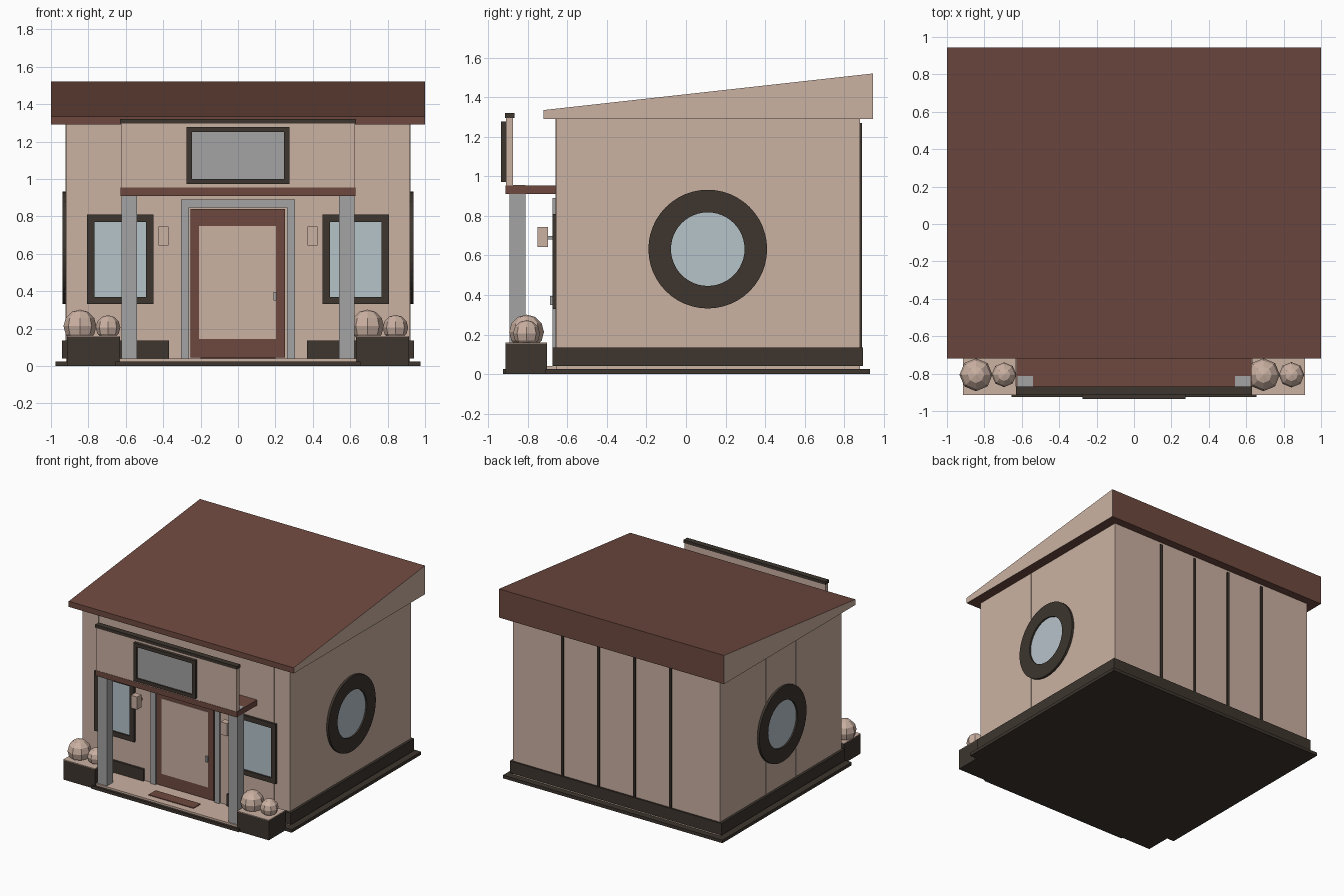
import bpy, bmesh, math
from mathutils import Matrix

if "Cube" in bpy.data.objects:
    bpy.data.objects.remove(bpy.data.objects["Cube"])


def mat(name, r, g, b):
    lin = [((c / 255 + 0.055) / 1.055) ** 2.4 for c in (r, g, b)]
    m = bpy.data.materials.new(name)
    m.diffuse_color = (*lin, 1)
    m.use_nodes = True
    m.node_tree.nodes["Principled BSDF"].inputs["Base Color"].default_value = m.diffuse_color
    return m


BEIGE = mat("beige", 203, 177, 162)
BROWN = mat("red_brown", 110, 73, 63)
DARK = mat("dark_trim", 61, 53, 46)
GREY = mat("grey", 163, 163, 163)
GLASS = mat("pale_glass", 182, 195, 202)


def finish(name, bm, *mats):
    bmesh.ops.recalc_face_normals(bm, faces=bm.faces)
    me = bpy.data.meshes.new(name)
    bm.to_mesh(me)
    bm.free()
    for m in mats:
        me.materials.append(m)
    ob = bpy.data.objects.new(name, me)
    bpy.context.collection.objects.link(ob)
    return ob


def box(name, x, y, z, m):
    """Axis-aligned box from (min, max) pairs."""
    bm = bmesh.new()
    bmesh.ops.create_cube(bm, size=1)
    for v in bm.verts:
        v.co = [r[0] if c < 0 else r[1] for c, r in zip(v.co, (x, y, z))]
    return finish(name, bm, m)


def pair(name, x, y, z, m):
    """Box on the right plus its mirror on the left."""
    box("right_" + name, x, y, z, m)
    box("left_" + name, (-x[1], -x[0]), y, z, m)


def frame(name, x, y, z, w, m):
    """Rectangular frame facing the front, border width w."""
    bm = bmesh.new()
    rings = []
    for yy in y:
        for d in (0, w):
            rings.append([bm.verts.new((px, yy, pz)) for px, pz in (
                (x[0] + d, z[0] + d), (x[1] - d, z[0] + d),
                (x[1] - d, z[1] - d), (x[0] + d, z[1] - d))])
    for a, b in ((0, 1), (1, 3), (3, 2), (2, 0)):
        for i in range(4):
            j = (i + 1) % 4
            bm.faces.new((rings[a][i], rings[a][j], rings[b][j], rings[b][i]))
    return finish(name, bm, m)


# Ground slabs and porch floor
box("base_slab", (-0.975, 0.975), (-0.71, 0.93), (0, 0.025), DARK)
box("porch_slab", (-0.655, 0.655), (-0.925, -0.70), (0, 0.025), DARK)
box("porch_floor", (-0.63, 0.63), (-0.905, -0.65), (0.02, 0.04), BEIGE)
box("door_mat", (-0.2, 0.2), (-0.85, -0.76), (0.04, 0.046), BROWN)

# Walls and plinth (open in front of the door)
box("walls", (-0.92, 0.92), (-0.657, 0.88), (0.02, 1.292), BEIGE)
pair("front_plinth", (0.37, 0.94), (-0.674, -0.65), (0.04, 0.135), DARK)
pair("side_plinth", (0.91, 0.94), (-0.65, 0.87), (0.04, 0.135), DARK)
box("back_plinth", (-0.94, 0.94), (0.87, 0.894), (0.04, 0.135), DARK)

# Wall seams and back battens
for x in (0.476, 0.78):
    pair("front_seam", (x - 0.003, x + 0.003), (-0.659, -0.65), (0.135, 1.29), BEIGE)
for y in (-0.08, 0.30):
    pair("side_seam", (0.91, 0.922), (y - 0.003, y + 0.003), (0.135, 1.29), BEIGE)
for x in (0.16, 0.48):
    pair("back_batten", (x - 0.01, x + 0.01), (0.87, 0.889), (0.135, 1.27), DARK)

# Sloping roof wedge with wall-coloured ends
bm = bmesh.new()
prof = [(-0.72, 1.29), (0.945, 1.29), (0.945, 1.52), (-0.72, 1.335)]
f = bm.faces.new([bm.verts.new((-1, y, z)) for y, z in prof])
ext = bmesh.ops.extrude_face_region(bm, geom=[f])
bmesh.ops.translate(bm, vec=(2, 0, 0),
                    verts=[g for g in ext["geom"] if isinstance(g, bmesh.types.BMVert)])
bm.normal_update()
for f in bm.faces:
    f.material_index = 1 if abs(f.normal.x) > 0.9 else 0
finish("roof", bm, BROWN, BEIGE)

# Porch canopy, columns, parapet and blank sign board
box("canopy", (-0.628, 0.628), (-0.912, -0.65), (0.91, 0.954), BROWN)
pair("porch_column", (0.54, 0.623), (-0.893, -0.812), (0.025, 0.956), GREY)
box("parapet", (-0.625, 0.625), (-0.91, -0.875), (0.95, 1.3), BEIGE)
box("parapet_cap", (-0.63, 0.63), (-0.915, -0.868), (1.296, 1.32), DARK)
frame("sign_frame", (-0.275, 0.275), (-0.935, -0.908), (0.972, 1.278), 0.028, DARK)
box("sign_panel", (-0.25, 0.25), (-0.924, -0.905), (0.99, 1.26), GREY)

# Door with surround
pair("door_jamb", (0.262, 0.306), (-0.674, -0.65), (0.04, 0.89), GREY)
box("door_header", (-0.262, 0.262), (-0.674, -0.65), (0.848, 0.89), GREY)
box("door_frame", (-0.255, 0.252), (-0.668, -0.65), (0.046, 0.84), BROWN)
box("door_panel", (-0.208, 0.203), (-0.673, -0.66), (0.143, 0.748), BEIGE)
box("door_handle", (0.19, 0.206), (-0.688, -0.66), (0.35, 0.395), GREY)

# Front windows
for side, s in (("left", -1), ("right", 1)):
    xr = sorted((s * 0.452, s * 0.806))
    frame(side + "_window_frame", xr, (-0.674, -0.65), (0.33, 0.81), 0.04, DARK)
    box(side + "_window_glass", (xr[0] + 0.03, xr[1] - 0.03), (-0.662, -0.65),
        (0.36, 0.78), GLASS)

# Wall lamps
pair("lamp_arm", (0.39, 0.406), (-0.70, -0.65), (0.68, 0.698), GREY)
pair("lamp", (0.371, 0.426), (-0.75, -0.697), (0.643, 0.745), BEIGE)

# Round side windows: ring and glass disc
N = 48
for side, s in (("left", -1), ("right", 1)):
    bm = bmesh.new()
    loops = [[bm.verts.new((s * x, 0.11 + r * math.cos(2 * math.pi * i / N),
                            0.632 + r * math.sin(2 * math.pi * i / N))) for i in range(N)]
             for x, r in ((0.915, 0.30), (0.938, 0.30), (0.938, 0.186), (0.915, 0.186))]
    for k in range(4):
        a, b = loops[k], loops[(k + 1) % 4]
        for i in range(N):
            j = (i + 1) % N
            bm.faces.new((a[i], a[j], b[j], b[i]))
    finish(side + "_round_window_frame", bm, DARK)
    bm = bmesh.new()
    bmesh.ops.create_cone(bm, cap_ends=True, segments=N, radius1=0.187, radius2=0.187,
                          depth=0.01,
                          matrix=Matrix.Translation((s * 0.921, 0.11, 0.632))
                          @ Matrix.Rotation(math.pi / 2, 4, 'Y'))
    finish(side + "_round_window_glass", bm, GLASS)

# Planters with low-poly bushes
pair("planter", (0.632, 0.913), (-0.913, -0.702), (0, 0.156), DARK)
pair("planter_soil", (0.632, 0.913), (-0.913, -0.702), (0.156, 0.161), BEIGE)
for x, z, r in ((-0.845, 0.213, 0.088), (-0.695, 0.205, 0.066),
                (0.692, 0.213, 0.088), (0.842, 0.205, 0.068)):
    bm = bmesh.new()
    bmesh.ops.create_uvsphere(bm, u_segments=8, v_segments=6, radius=r,
                              matrix=Matrix.Translation((x, -0.806, z)))
    finish("bush", bm, BEIGE)
